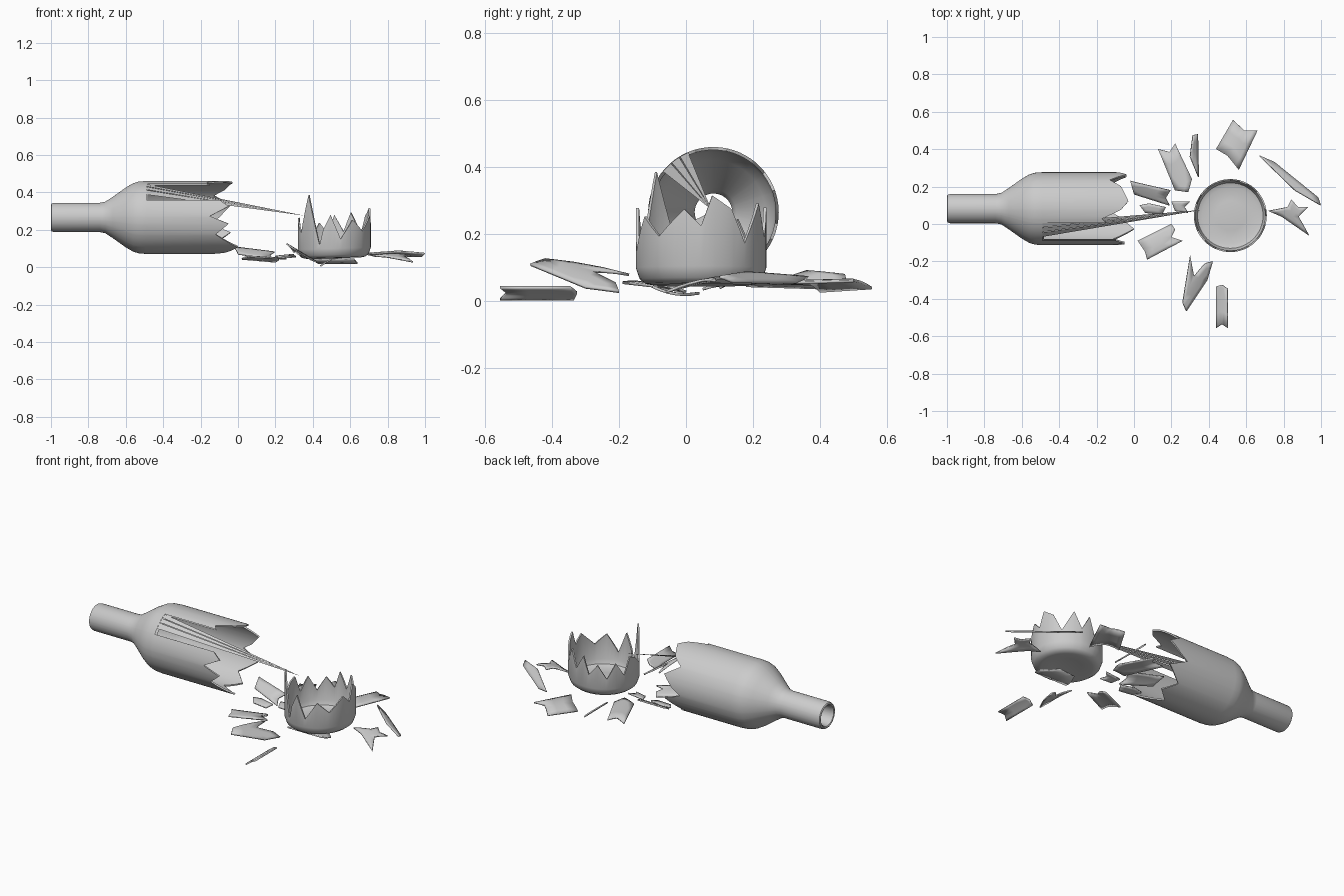
import bpy, bmesh
from math import sin, cos, radians
from mathutils import Vector

if "Cube" in bpy.data.objects:
    bpy.data.objects.remove(bpy.data.objects["Cube"])


def finish(name, bm, smooth=True):
    bmesh.ops.remove_doubles(bm, verts=bm.verts, dist=1e-5)
    bmesh.ops.recalc_face_normals(bm, faces=bm.faces)
    me = bpy.data.meshes.new(name)
    bm.to_mesh(me)
    bm.free()
    ob = bpy.data.objects.new(name, me)
    bpy.context.collection.objects.link(ob)
    bpy.context.view_layer.objects.active = ob
    ob.select_set(True)
    if smooth:
        bpy.ops.object.shade_smooth_by_angle(angle=radians(35))
    ob.select_set(False)
    return ob


def interp(jag, a):
    pts = jag + [(jag[0][0] + 360, jag[0][1])]
    for (a0, v0), (a1, v1) in zip(pts, pts[1:]):
        if a0 <= a <= a1:
            return v0 + (v1 - v0) * (a - a0) / (a1 - a0)


def revolve(name, profile, jag, place, gap=None):
    """Spin an (axis position, radius) profile; its two ends follow the jagged break."""
    angles = sorted(set(range(0, 360, 6)) | {a for a, _ in jag})
    n, bm, rings = len(profile), bmesh.new(), []
    for a in angles:
        rings.append([bm.verts.new(place(interp(jag, a) if k in (0, n - 1) else t, r, radians(a)))
                      for k, (t, r) in enumerate(profile)])
    for i, a in enumerate(angles):
        r0, r1 = rings[i], rings[(i + 1) % len(rings)]
        for k in range(n):
            if gap and gap[0] <= a < gap[1] and k in (0, n - 2, n - 1):
                continue
            j = (k + 1) % n
            bm.faces.new((r0[k], r0[j], r1[j], r1[k]))
    return finish(name, bm)


# Bottle lying on its side, open and jagged toward +x
def along_x(t, r, a):
    return (t, 0.082 + r * cos(a), 0.266 + r * sin(a))


neck_side = [(-0.48, .186), (-0.53, .18), (-0.58, .155), (-0.70, .068), (-0.73, .056),
             (-0.985, .056), (-0.997, .061), (-1.0, .067), (-0.996, .074), (-0.985, .078),
             (-0.74, .078), (-0.71, .084), (-0.67, .11), (-0.60, .16), (-0.56, .183),
             (-0.53, .192), (-0.49, .195)]
bottle_break = [(0, -.10), (20, -.04), (38, -.13), (52, -.07), (78, -.03), (92, -.07),
                (106, -.17), (113, -.15), (151, -.10), (162, -.05), (178, -.15),
                (190, -.05), (208, -.12), (235, 0), (255, -.07), (270, -.15),
                (290, -.07), (310, -.14), (335, -.04), (350, -.15)]
revolve("bottle_upper", [(0, .186)] + neck_side + [(0, .195)], bottle_break, along_x, (113, 151))

# Long splinters reaching from the shoulder to one point
bm = bmesh.new()
tip = bm.verts.new((0.36, 0.075, 0.275))
for a0, a1 in ((113, 121), (122, 130), (131, 141)):
    p = [bm.verts.new(along_x(-0.49, .194, radians(a))) for a in (a0, a1)]
    bm.faces.new((p[0], p[1], tip))
finish("long_splinters", bm, False)


# Standing bottle base with a jagged rim, slightly tilted
def upright(t, r, a):
    return (0.515 + r * cos(a), 0.045 + r * sin(a), t + 0.03 * r * cos(a))


base_profile = [(0, .186), (.10, .186), (.075, .175), (.065, .15), (.07, .08), (.075, 0),
                (.062, 0), (.057, .08), (.048, .14), (.052, .165), (.066, .183), (.10, .195),
                (0, .195)]
base_break = [(0, .22), (10, .31), (28, .27), (42, .17), (62, .29), (75, .19), (90, .28),
              (100, .18), (115, .24), (130, .16), (145, .25), (160, .17), (172, .27),
              (185, .25), (205, .19), (225, .39), (236, .25), (246, .12), (252, .2),
              (264, .28), (280, .15), (300, .25), (320, .19), (345, .27)]
revolve("bottle_base", base_profile, base_break, upright)


# Loose shards: outline from above, mid height, slope, bottle axis direction, bend sign
def shard(name, outline, z, slope, axis, bend=-1):
    bm = bmesh.new()
    bm.faces.new([bm.verts.new((x, y, 0)) for x, y in outline])
    bmesh.ops.triangulate(bm, faces=bm.faces)
    bmesh.ops.subdivide_edges(bm, edges=bm.edges, cuts=2, use_grid_fill=True)
    mid = sum((Vector(p) for p in outline), Vector((0, 0))) / len(outline)
    across = Vector((-axis[1], axis[0])).normalized()
    for v in bm.verts:
        d = v.co.xy - mid
        v.co.z = z + d.dot(Vector(slope)) + bend * (d.dot(across) ** 2) / 0.39
    ob = finish(name, bm)
    mod = ob.modifiers.new("thickness", 'SOLIDIFY')
    mod.thickness = 0.008
    mod.offset = 0


shard("shard_back", [(.44, .40), (.53, .555), (.59, .50), (.66, .50), (.56, .29), (.50, .365)],
      .06, (.15, -.05), (.1, .2))
shard("shard_back_right", [(.67, .365), (.75, .33), (.985, .14), (.998, .10), (.86, .18)],
      .07, (-.4, -.5), (.3, -.24))
shard("shard_right", [(.72, .07), (.82, .09), (.84, .13), (.88, .09), (.93, .09), (.88, .04),
                      (.935, -.06), (.79, .04)], .065, (0, .2), (.2, -.1))
shard("shard_front", [(.44, -.335), (.47, -.325), (.50, -.345), (.50, -.555), (.47, -.535),
                      (.44, -.555)], .026, (.6, 0), (0, 1))
shard("shard_front_left", [(.30, -.17), (.32, -.28), (.38, -.21), (.42, -.20), (.39, -.30),
                           (.28, -.465), (.26, -.42)], .08, (-.6, 0), (.15, .25))
shard("shard_left", [(.02, -.09), (.20, 0), (.22, -.03), (.20, -.07), (.26, -.09), (.07, -.19),
                     (.06, -.15)], .05, (0, -.15), (.2, .09))
shard("shard_under_neck", [(-.02, .23), (.02, .22), (.195, .18), (.17, .14), (.19, .10),
                           (0, .16)], .08, (0, .5), (.2, -.06))
shard("shard_small_a", [(.03, .10), (.08, .11), (.17, .09), (.15, .05), (.06, .06)],
      .045, (0, .2), (1, 0))
shard("shard_small_b", [(.20, .12), (.30, .12), (.27, .09), (.29, .06), (.22, .07)],
      .06, (.1, .2), (1, 0))
shard("shard_back_left", [(.13, .40), (.19, .385), (.22, .43), (.31, .24), (.29, .17),
                          (.22, .18)], .055, (.1, 0), (.09, -.2))
shard("shard_back_sliver", [(.315, .475), (.34, .48), (.345, .25), (.30, .36)],
      .07, (-.9, 0), (.03, -.2))
shard("shard_under_base", [(.40, -.10), (.62, -.10), (.64, -.03), (.56, .04), (.45, .03)],
      .022, (0, -.15), (1, 0), 1)
